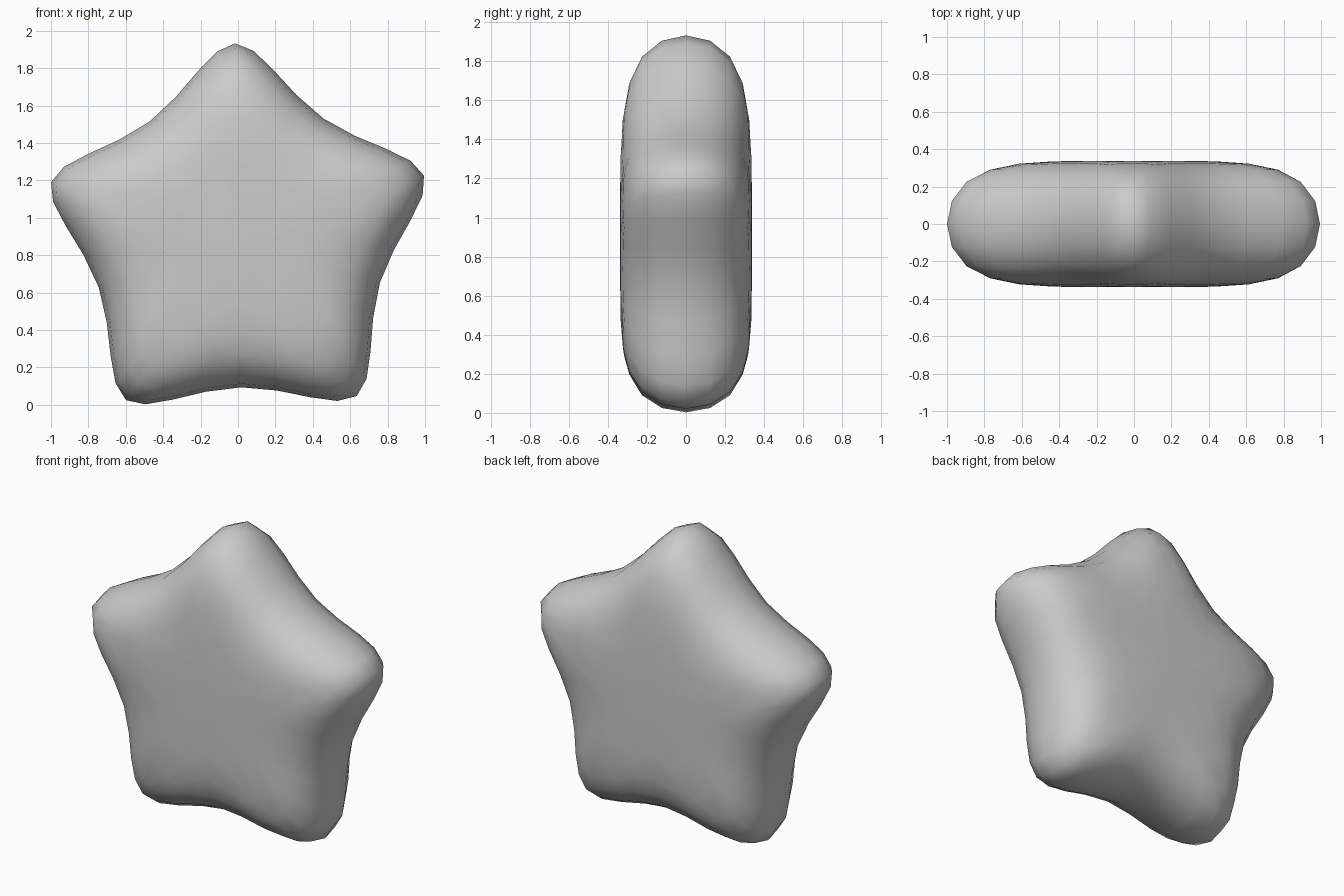
import bpy, bmesh
from math import sin, cos, radians

if "Cube" in bpy.data.objects:
    bpy.data.objects.remove(bpy.data.objects["Cube"])

OUTER, INNER, HALF_DEPTH = 1.354, 0.676, 0.338
CENTRE_X, CENTRE_Z, TILT = 0.003, 0.884, 1.0

bm = bmesh.new()


def star_ring(y):
    """Ten alternating star points plus a centre vertex at depth y."""
    ring = []
    for i in range(10):
        r = INNER if i % 2 else OUTER
        a = radians(90 + TILT + 36 * i)
        ring.append(bm.verts.new((CENTRE_X + r * cos(a), y, CENTRE_Z + r * sin(a))))
    return ring, bm.verts.new((CENTRE_X, y, CENTRE_Z))


# Star prism cage: triangle-fan caps and quad sides
front, front_mid = star_ring(-HALF_DEPTH)
back, back_mid = star_ring(HALF_DEPTH)
for i in range(10):
    j = (i + 1) % 10
    bm.faces.new((front_mid, front[i], front[j]))
    bm.faces.new((back_mid, back[j], back[i]))
    bm.faces.new((front[i], back[i], back[j], front[j]))
bmesh.ops.recalc_face_normals(bm, faces=bm.faces[:])
for f in bm.faces:
    f.smooth = True

mesh = bpy.data.meshes.new("puffy_star")
bm.to_mesh(mesh)
bm.free()
star = bpy.data.objects.new("puffy_star", mesh)
bpy.context.collection.objects.link(star)

# Subdivision rounds the cage into a soft cushion
sub = star.modifiers.new("rounding", 'SUBSURF')
sub.levels = sub.render_levels = 2
